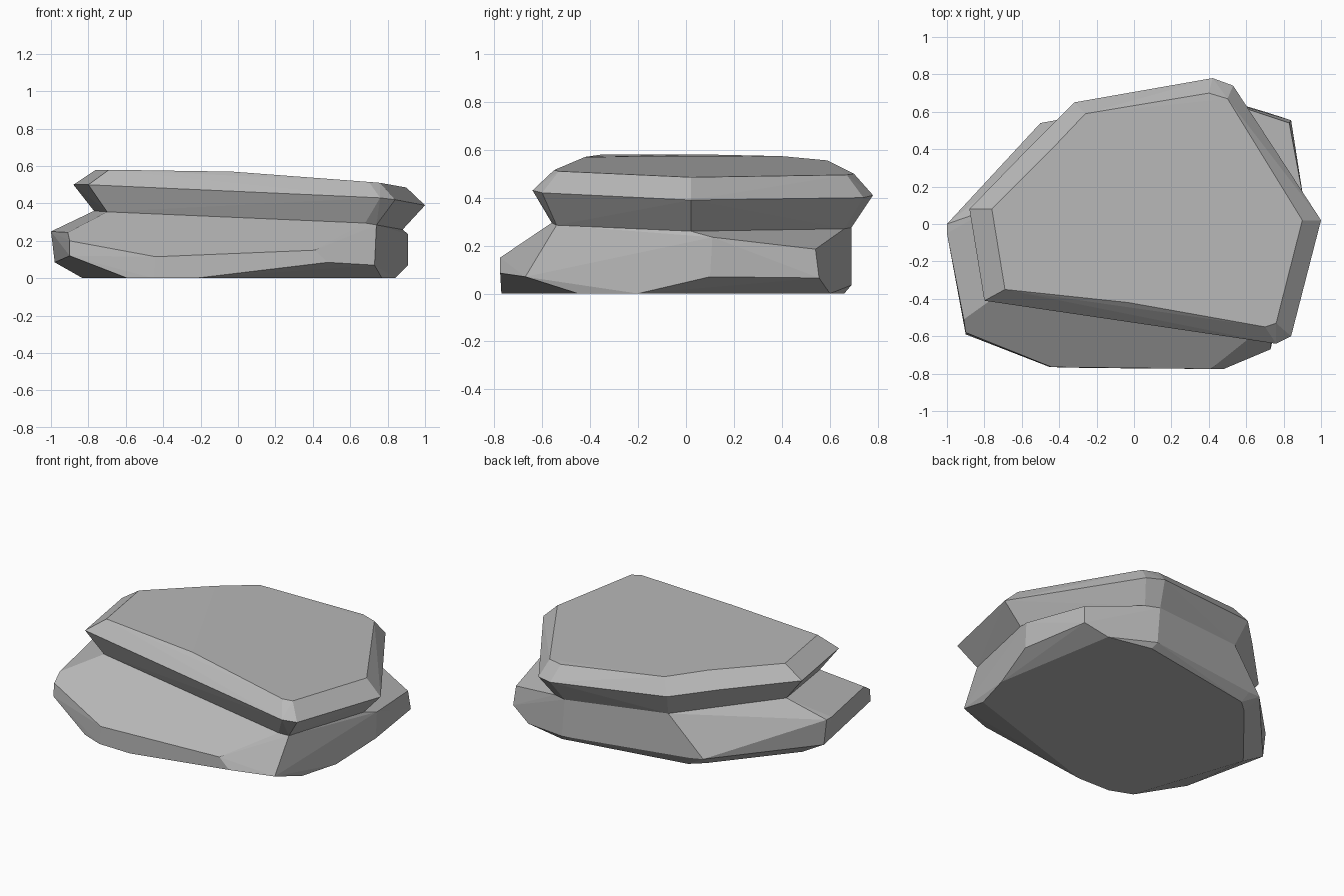
import bpy
import bmesh
import math

cube = bpy.data.objects.get("Cube")
if cube:
    bpy.data.objects.remove(cube, do_unlink=True)

stone = bpy.data.materials.new("grey stone")
stone.use_nodes = True
GREY = (0.48, 0.48, 0.48, 1)
stone.diffuse_color = GREY
bsdf = stone.node_tree.nodes["Principled BSDF"]
bsdf.inputs["Base Color"].default_value = GREY
bsdf.inputs["Roughness"].default_value = 0.9


def chiselled_rock(name, points):
    """Wrap corner points in a faceted stone and merge its near-flat facets."""
    bm = bmesh.new()
    for p in points:
        bm.verts.new(p)
    result = bmesh.ops.convex_hull(bm, input=bm.verts[:])
    spare = {g for g in result["geom_interior"] + result["geom_unused"]
             if isinstance(g, bmesh.types.BMVert)}
    bmesh.ops.delete(bm, geom=list(spare), context='VERTS')
    bmesh.ops.dissolve_limit(bm, angle_limit=math.radians(1.5),
                             verts=bm.verts[:], edges=bm.edges[:])
    bmesh.ops.recalc_face_normals(bm, faces=bm.faces[:])
    mesh = bpy.data.meshes.new(name)
    bm.to_mesh(mesh)
    bm.free()
    mesh.materials.append(stone)
    obj = bpy.data.objects.new(name, mesh)
    bpy.context.collection.objects.link(obj)
    return obj


# Upper slab: bevelled top rim, wide waist and narrow neck
rim = [(-.76, .08, .58), (-.69, -.35, .58), (-.03, -.42, .57), (.70, -.55, .515),
       (.76, -.53, .51), (.90, .02, .485), (.50, .67, .495), (.40, .70, .50),
       (-.26, .59, .555), (-.44, .40, .573)]
waist = [(-.88, .08, .50), (-.80, -.41, .50), (-.07, -.48, .49), (.76, -.64, .43),
         (.84, -.60, .42), (1, .02, .39), (.53, .74, .40), (.42, .78, .41),
         (-.32, .65, .465), (-.54, .43, .485)]
neck = [(-.77, .08, .36), (-.70, -.36, .355), (-.05, -.42, .345), (.68, -.56, .295),
        (.74, -.54, .285), (.88, .02, .26), (.47, .66, .27), (.38, .69, .275),
        (-.28, .58, .32), (-.45, .40, .34)]
chiselled_rock("upper_slab", rim + waist + neck)

# Lower boulder: spreads out from the neck, then chamfers in to the ground
shoulder = [(-1, -.05, .25), (-1, 0, .25), (-.91, -.51, .245), (-.90, -.58, .20),
            (-.44, -.765, .115), (.41, -.775, .15), (.91, .11, .235), (.83, .54, .185)]
skirt = [(-.98, 0, .085), (-.90, -.59, .12), (.48, -.775, .085), (.73, -.67, .07),
         (.91, .10, .07), (.84, .555, .065), (.40, .69, .035), (-.41, .555, .06),
         (-.50, .54, .07)]
foot = [(-.83, 0, 0), (-.59, -.71, 0), (-.45, -.765, 0), (-.23, -.77, 0), (.77, -.45, 0),
        (.84, -.20, 0), (.70, .60, 0), (.42, .66, 0), (-.38, .52, 0), (-.46, .45, 0)]
chiselled_rock("lower_boulder", neck + shoulder + skirt + foot)
